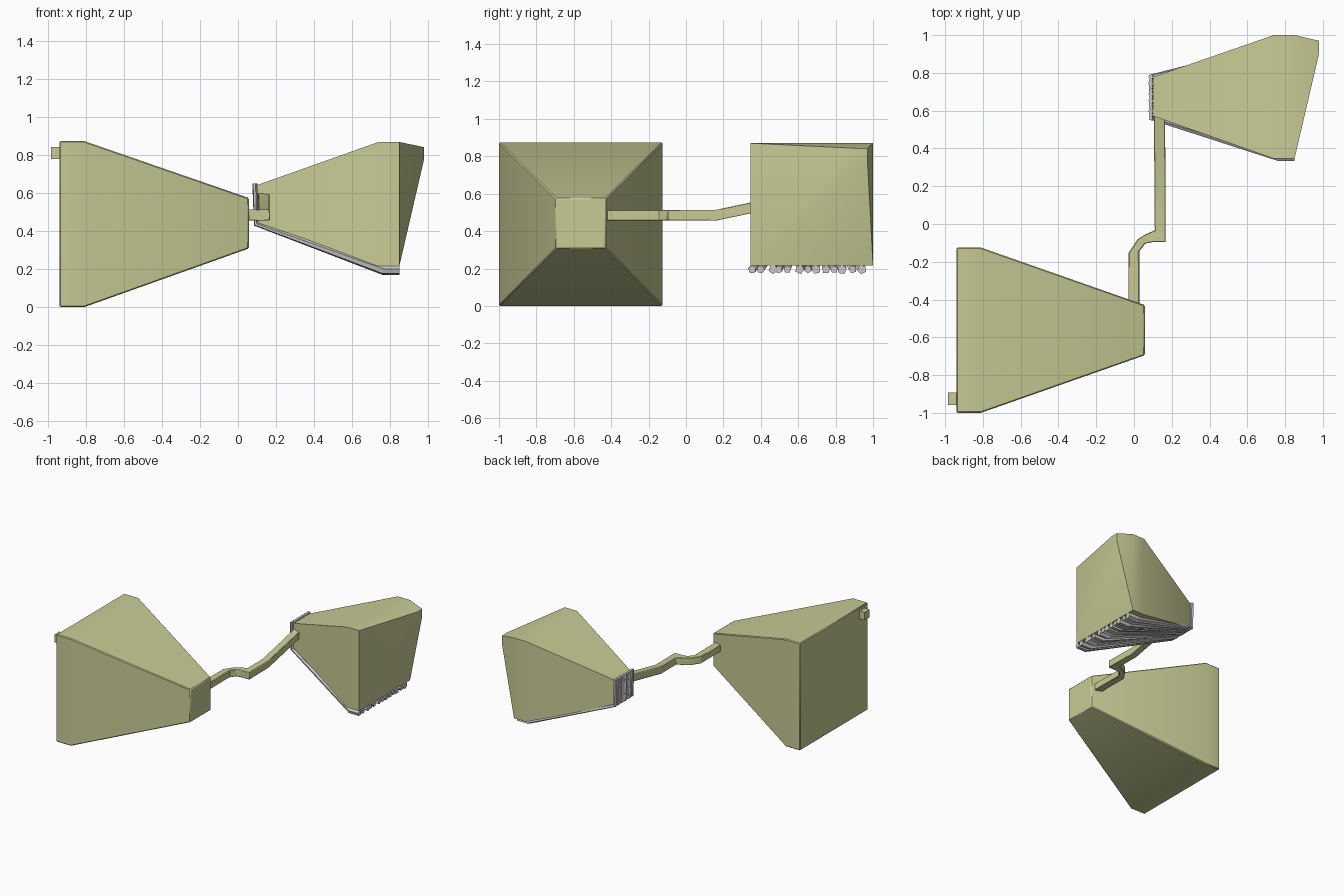
import bpy, bmesh, math, random
from mathutils import Vector

if "Cube" in bpy.data.objects:
    bpy.data.objects.remove(bpy.data.objects["Cube"])

random.seed(4)
mat = bpy.data.materials.new("khaki")
mat.diffuse_color = (0.58, 0.60, 0.30, 1)
mat.use_nodes = True
mat.node_tree.nodes["Principled BSDF"].inputs["Base Color"].default_value = mat.diffuse_color


def finish(name, bm, material=None, bevel=0, smooth=True):
    bmesh.ops.recalc_face_normals(bm, faces=bm.faces)
    me = bpy.data.meshes.new(name)
    bm.to_mesh(me)
    bm.free()
    ob = bpy.data.objects.new(name, me)
    bpy.context.collection.objects.link(ob)
    if material:
        me.materials.append(material)
    if bevel:
        m = ob.modifiers.new("bevel", 'BEVEL')
        m.width, m.segments = bevel, 1
        m.limit_method, m.angle_limit = 'ANGLE', math.radians(40)
    if smooth:
        bpy.ops.object.select_all(action='DESELECT')
        ob.select_set(True)
        bpy.context.view_layer.objects.active = ob
        bpy.ops.object.shade_smooth_by_angle(angle=math.radians(30))
    return ob


def loft(bm, rings):
    rows = [[bm.verts.new(p) for p in r] for r in rings]
    n = len(rows[0])
    for a, b in zip(rows, rows[1:]):
        for i in range(n):
            j = (i + 1) % n
            bm.faces.new((a[i], a[j], b[j], b[i]))
    bm.faces.new(rows[0])
    bm.faces.new(rows[-1][::-1])


def square(x, y, z, h):
    return [(x, y + a * h, z + b * h) for a, b in ((-1, -1), (1, -1), (1, 1), (-1, 1))]


# large weight: square block tapering to a small end
bm = bmesh.new()
loft(bm, [square(-0.94, -0.562, 0.4375, 0.4375),
          square(-0.81, -0.562, 0.4375, 0.4375),
          square(0.057, -0.562, 0.442, 0.133)])
finish("large_weight", bm, mat, 0.006)

# small knob on the back of the large weight
bm = bmesh.new()
loft(bm, [square(x, -0.925, 0.813, 0.032) for x in (-0.985, -0.93)])
finish("large_weight_knob", bm, mat)

# small weight: tapered block and its corner knob wrapped in one hull
bm = bmesh.new()
for ring in (square(0.10, 0.675, 0.54, 0.103), square(0.74, 0.673, 0.543, 0.327),
             square(0.85, 0.673, 0.543, 0.327), square(0.98, 0.937, 0.81, 0.033)):
    for p in ring:
        bm.verts.new(p)
res = bmesh.ops.convex_hull(bm, input=bm.verts)
bmesh.ops.dissolve_limit(bm, angle_limit=0.01, verts=bm.verts, edges=bm.edges)
finish("small_weight", bm, mat)

# cranked square bar joining the weights: left xy, right xy, centre z
bar = [((-0.03, -0.46), (0.03, -0.46), 0.485),
       ((-0.03, -0.155), (0.028, -0.145), 0.485),
       ((0.02, -0.08), (0.06, -0.103), 0.485),
       ((0.06, -0.055), (0.10, -0.096), 0.485),
       ((0.11, -0.033), (0.168, -0.096), 0.485),
       ((0.108, 0.16), (0.166, 0.16), 0.485),
       ((0.106, 0.60), (0.165, 0.60), 0.577)]
bm = bmesh.new()
loft(bm, [[(*l, z - 0.029), (*r, z - 0.029), (*r, z + 0.029), (*l, z + 0.029)]
          for l, r, z in bar])
finish("connecting_bar", bm, mat, 0.004)

# irregular grip strips fanned under the small weight and up its small end
COUNT = 13
bm = bmesh.new()
for k in range(COUNT):
    t = k / (COUNT - 1)
    yb = 0.36 + 0.57 * t + random.uniform(-0.012, 0.012)
    ys = 0.56 + 0.22 * t
    phase = random.uniform(0, math.tau)
    size = random.uniform(0.8, 1.1)
    stations = [(0.85, yb, 0.195, (0, -1), 0.024), (0.765, yb, 0.195, (-0.2, -1), 0.024),
                (0.095, ys, 0.438, (-0.75, -0.6), 0.013), (0.089, ys, 0.652, (-1, 0), 0.013)]
    rings = []
    for x, y, z, (nx, nz), r in stations:
        out = Vector((nx, 0, nz)).normalized()
        rings.append([Vector((x, y, z)) + out * (r * size * math.cos(phase + i * math.tau / 5))
                      + Vector((0, r * size * math.sin(phase + i * math.tau / 5), 0))
                      for i in range(5)])
    loft(bm, rings)
finish("grip_strips", bm, smooth=False)
